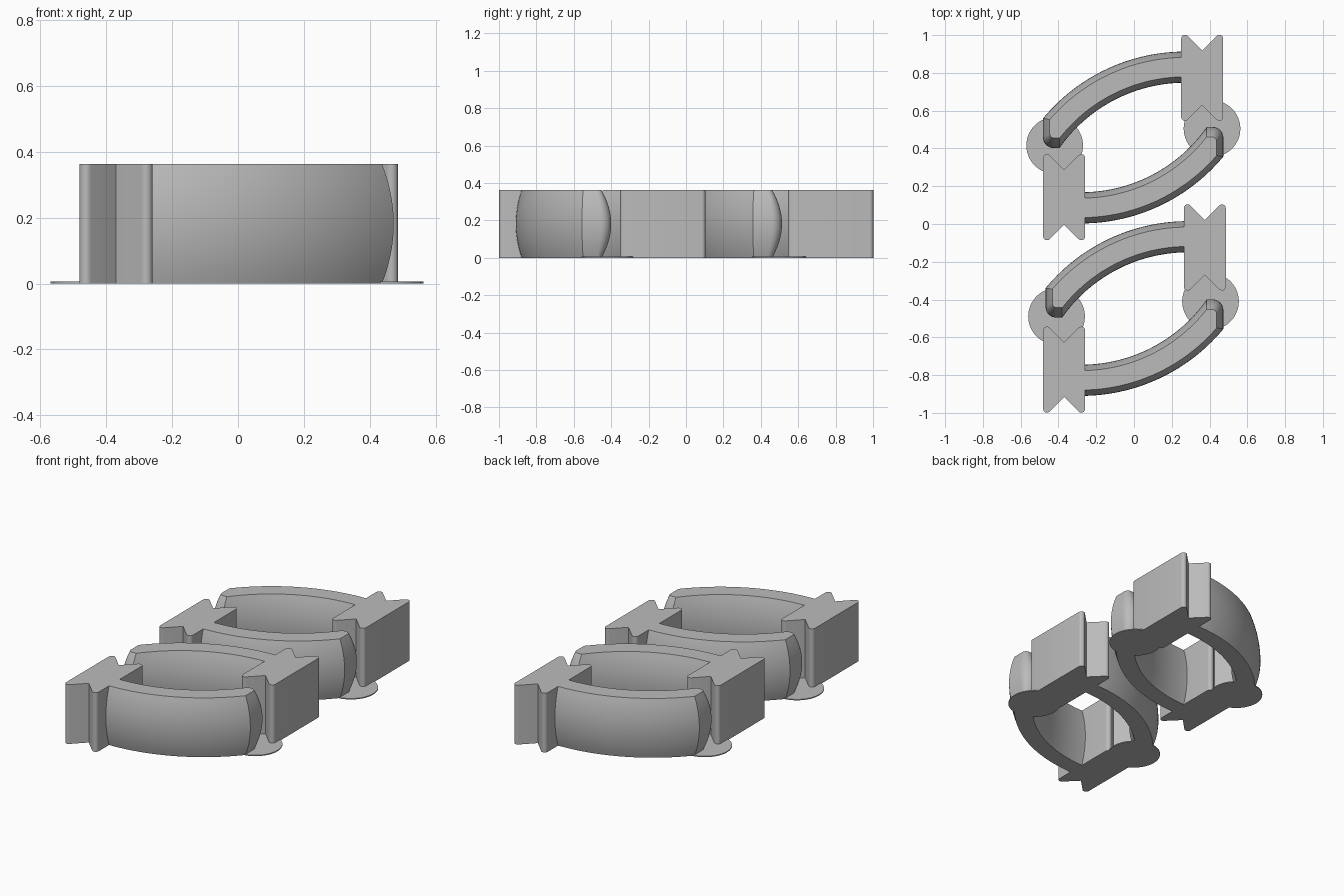
import bpy, bmesh, math
from mathutils import Matrix, Vector

if "Cube" in bpy.data.objects:
    bpy.data.objects.remove(bpy.data.objects["Cube"])

H = 0.363
grey = bpy.data.materials.new("plain grey")
grey.diffuse_color = (0.5, 0.5, 0.5, 1)
grey.use_nodes = True
grey.node_tree.nodes["Principled BSDF"].inputs["Base Color"].default_value = grey.diffuse_color


def loft(name, layers, matrix):
    """Stack closed outlines [(z, points), ...] into a capped solid."""
    bm = bmesh.new()
    rings = [[bm.verts.new((x, y, z)) for x, y in pts] for z, pts in layers]
    n = len(rings[0])
    for a, b in zip(rings, rings[1:]):
        for i in range(n):
            j = (i + 1) % n
            bm.faces.new((a[i], a[j], b[j], b[i]))
    bm.faces.new(rings[0][::-1])
    bm.faces.new(rings[-1])
    bmesh.ops.recalc_face_normals(bm, faces=bm.faces)
    bm.transform(matrix)
    me = bpy.data.meshes.new(name)
    bm.to_mesh(me)
    bm.free()
    me.materials.append(grey)
    ob = bpy.data.objects.new(name, me)
    bpy.context.collection.objects.link(ob)
    bpy.ops.object.select_all(action='DESELECT')
    bpy.context.view_layer.objects.active = ob
    ob.select_set(True)
    bpy.ops.object.shade_smooth_by_angle(angle=math.radians(30))
    return ob


def arc(cx, cy, r, a0, a1, n):
    return [(cx + r * math.cos(a0 + (a1 - a0) * i / n),
             cy + r * math.sin(a0 + (a1 - a0) * i / n)) for i in range(n + 1)]


def arm_outline(d):
    """Curved arm with a hooked end; d grows the outline at mid height."""
    cx, cy = -0.28, 0.068
    ro, ri = 0.978 + d, 0.813 - d
    xe, xt = 0.473 + 1.15 * d, 0.385
    down = -math.pi / 2
    outer = arc(cx, cy, ro, down, down + math.asin((xe - cx) / ro), 28)
    inner = arc(cx, cy, ri, down + math.asin((xt - cx) / ri), down, 28)
    r = 0.056 + d
    corner = arc(xe - r, inner[0][1] - r, r, 0, math.pi / 2, 8)
    return outer + corner + inner


def block_outline():
    """Rectangle with a V notch at each end and rounded prongs."""
    cx, cy, hx, hy, r = -0.37, -0.771, 0.111, 0.228, 0.02
    q = math.pi / 4
    # Prong tip: full round between the side and the 45 degree notch wall
    prong = arc(hx - r, hy - r, r, 0, 3 * q, 8)
    px, py = prong[-1]
    half = prong + [(0, py - px)] + [(-x, y) for x, y in prong[::-1]]
    return [(cx + x, cy + y) for x, y in half + [(-x, -y) for x, y in half]]


# Barrel bulge of the arm sides over the height
STEPS, SAG = 14, 0.031
arm_layers = [(H * i / STEPS, arm_outline(-SAG * (2 * i / STEPS - 1) ** 2))
              for i in range(STEPS + 1)]
block = block_outline()
flip = Matrix.Rotation(math.pi, 4, 'Z')

# Four interlocking pieces: offset, half turn, disc centre
pieces = [
    ((0, 0), False, (0.405, -0.41)),
    ((0.005, -0.895), True, (-0.41, -0.489)),
    ((0, 0.913), False, (0.413, 0.505)),
    ((-0.009, 0.003), True, (-0.42, 0.416)),
]
for k, (off, turned, disc) in enumerate(pieces, 1):
    m = Matrix.Translation(Vector((*off, 0))) @ (flip if turned else Matrix())
    loft(f"notched_block_{k}", [(0, block), (H, block)], m)
    loft(f"curved_arm_{k}", arm_layers, m)
    ring = arc(*disc, 0.15, 0, math.tau, 64)[:-1]
    loft(f"base_disc_{k}", [(0, ring), (0.006, ring)], Matrix())
